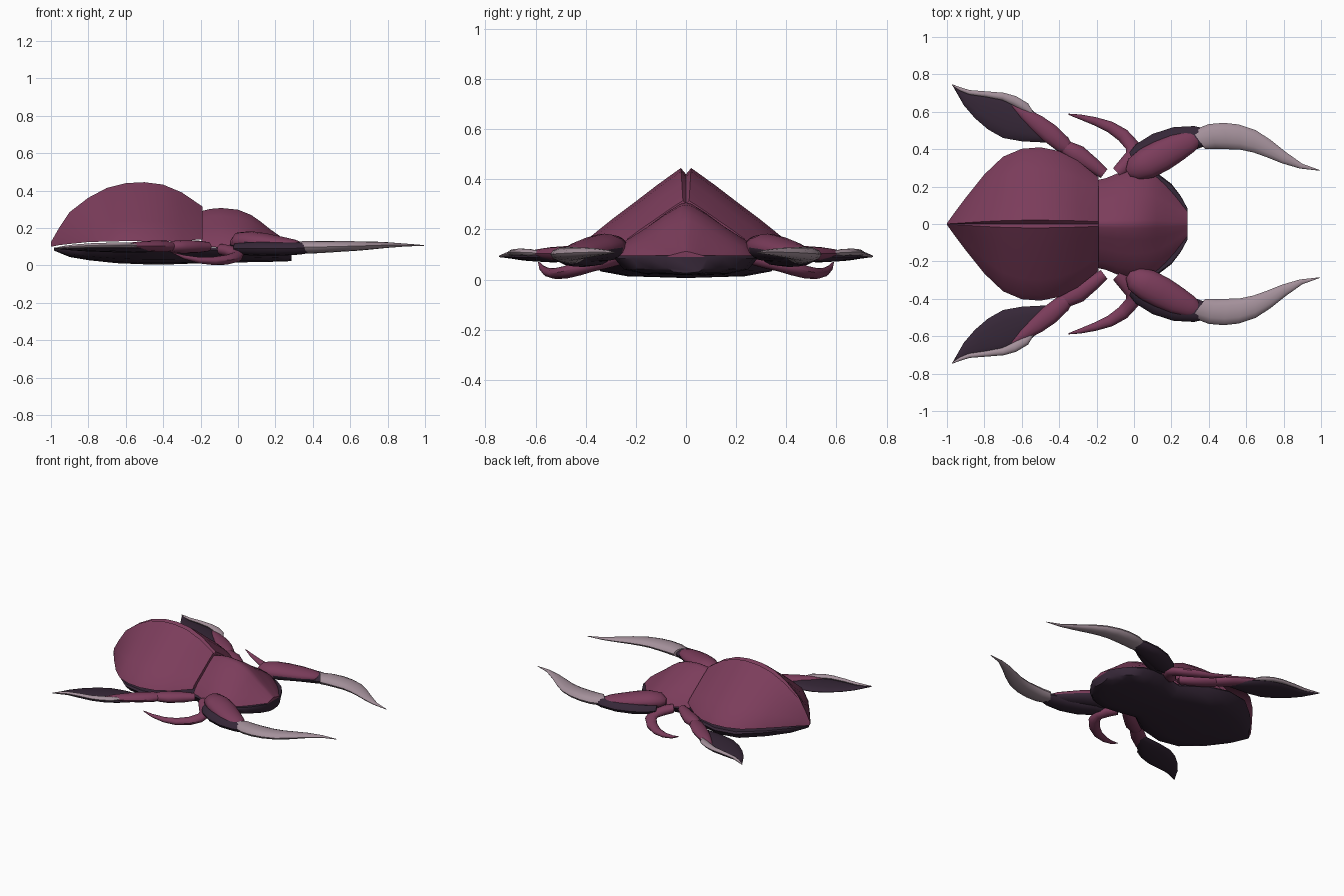
import bpy, bmesh, math
from mathutils import Vector


def material(name, rgb):
    m = bpy.data.materials.new(name)
    m.diffuse_color = (*rgb, 1)
    return m


PLUM = material("plum shell", (0.20, 0.046, 0.105))
DARK = material("dark underside", (0.036, 0.020, 0.038))
HORN = material("pale horn", (0.37, 0.28, 0.325))


def skin(name, rings, mats, closed=True, caps=(True, True), rule=None,
         mirror=False, angle=40):
    """Join rings of points into one smooth surface."""
    bm = bmesh.new()
    vr = [[bm.verts.new(p) for p in r] for r in rings]
    n = len(vr[0])
    for a, b in zip(vr, vr[1:]):
        for i in range(n if closed else n - 1):
            j = (i + 1) % n
            bm.faces.new((a[i], a[j], b[j], b[i]))
    for use, ring in zip(caps, (vr[0], vr[-1])):
        if use:
            bm.faces.new(ring)
    bmesh.ops.recalc_face_normals(bm, faces=bm.faces)
    bm.normal_update()
    for f in bm.faces:
        f.smooth = True
        if rule:
            f.material_index = rule(f)
    me = bpy.data.meshes.new(name)
    bm.to_mesh(me)
    bm.free()
    for m in mats:
        me.materials.append(m)
    me.set_sharp_from_angle(angle=math.radians(angle))
    ob = bpy.data.objects.new(name, me)
    bpy.context.collection.objects.link(ob)
    if mirror:
        mod = ob.modifiers.new("mirror", 'MIRROR')
        mod.use_axis = (False, True, False)
    return ob


def edge_rings(stations, n=12):
    """Oval rings spanning two edge points: (x1, y1, x2, y2, z, half height)."""
    rings = []
    for x1, y1, x2, y2, z, h in stations:
        a, b = Vector((x1, y1, z)), Vector((x2, y2, z))
        c, s = (a + b) / 2, (a - b) / 2
        rings.append([c + s * math.cos(t) + Vector((0, 0, h * math.sin(t)))
                      for t in (2 * math.pi * k / n for k in range(n))])
    return rings


def path_rings(path, n=12):
    """Oval rings along a path: (x, y, z, half width, half height)."""
    st = []
    for i, (x, y, z, w, h) in enumerate(path):
        p, q = path[max(i - 1, 0)], path[min(i + 1, len(path) - 1)]
        d = Vector((q[0] - p[0], q[1] - p[1])).normalized() * w
        st.append((x - d.y, y + d.x, x + d.y, y - d.x, z, h))
    return edge_rings(st, n)


def roof_rings(stations, half):
    """Open arches: stations (x, half width, ridge z, rim z)."""
    full = [(-f, h) for f, h in reversed(half) if f] + list(half)
    return [[(x, w * f, zr + (zt - zr) * h) for f, h in full]
            for x, w, zt, zr in stations]


# Domed wing case with a groove along the ridge
wing_case = [(-1.0, .004, .125, .10), (-.96, .06, .195, .108), (-.9, .14, .285, .115),
             (-.8, .265, .362, .125), (-.7, .36, .415, .128), (-.6, .402, .44, .13),
             (-.5, .41, .445, .13), (-.4, .39, .432, .13), (-.3, .338, .39, .132),
             (-.19, .25, .315, .14)]
skin("wing_case", roof_rings(wing_case, [(0, .92), (.05, 1), (.28, .785), (.5, .565),
     (.73, .34), (.93, .13), (1, 0)]), [PLUM], closed=False, caps=(False, True), angle=50)

# Thorax and head plate sloping down at the front
head_plate = [(-.195, .235, .29, .10), (-.15, .245, .302, .10), (-.09, .27, .307, .095),
              (0, .288, .298, .09), (.07, .282, .27, .085), (.12, .26, .235, .085),
              (.17, .215, .195, .085), (.22, .16, .16, .085), (.26, .11, .13, .085),
              (.285, .075, .112, .09)]
skin("thorax_and_head", roof_rings(head_plate, [(0, 1), (.08, .975), (.3, .80), (.55, .56),
     (.85, .30), (1, 0)]), [PLUM], closed=False, angle=50)

# Flat dark belly running the whole length
belly = [(-.985, .01, .08), (-.9, .125, .045), (-.8, .24, .028), (-.65, .365, .012),
         (-.5, .392, .006), (-.35, .35, .006), (-.19, .235, .012), (-.05, .27, .016),
         (.05, .285, .017), (.13, .268, .018), (.2, .215, .02), (.25, .15, .02),
         (.285, .085, .025)]
section = [(0, 0), (.6, .08), (.87, .3), (1, .85), (.97, 1)]
section += [(-f, h) for f, h in reversed(section) if f]
skin("belly", [[(x, w * f, z + (.095 - z) * h) for f, h in section]
               for x, w, z in belly], [DARK])

# Front arms: plum armour over a dark inner limb
arm = [(-.03, .27, .12, .025, .02), (0, .29, .128, .065, .048), (.07, .325, .128, .084, .055),
       (.15, .367, .122, .084, .05), (.23, .41, .112, .075, .043), (.3, .442, .106, .058, .033),
       (.345, .466, .1, .036, .02), (.365, .477, .098, .008, .006)]
skin("arm_armour", path_rings(arm, 16), [PLUM, DARK], mirror=True,
     rule=lambda f: 1 if f.normal.z < -.3 else 0)
limb = [(-.01, .345, .09, .04, .03), (.04, .365, .09, .068, .035), (.13, .41, .09, .078, .04),
        (.23, .445, .09, .075, .038), (.33, .462, .092, .062, .034), (.395, .465, .095, .042, .027)]
skin("arm_inner_limb", path_rings(limb), [DARK], mirror=True)

# Long curved pale claws on the front arms
claw = [(.31, .50, .38, .40, .097, .033), (.40, .534, .44, .402, .098, .033),
        (.48, .541, .50, .40, .1, .031), (.56, .532, .57, .397, .102, .028),
        (.65, .502, .64, .382, .104, .025), (.73, .45, .71, .357, .107, .021),
        (.81, .386, .79, .325, .109, .015), (.9, .322, .885, .297, .109, .008),
        (.995, .288, .993, .285, .107, .002)]
skin("front_claw", edge_rings(claw), [HORN], mirror=True)

# Small hooked middle legs
middle = [(-.09, .275, .085, .032, .03), (-.04, .32, .075, .042, .032), (-.005, .37, .062, .04, .03),
          (-.01, .42, .045, .038, .028), (-.06, .475, .03, .036, .026), (-.13, .52, .024, .03, .022),
          (-.21, .55, .028, .022, .017), (-.29, .573, .045, .013, .011), (-.35, .587, .068, .003, .003)]
skin("middle_leg", path_rings(middle), [PLUM], mirror=True)

# Hind legs: hip, thigh and leaf-shaped paddle
hip = [(-.16, .27, .1, .03, .025), (-.22, .315, .1, .04, .034), (-.3, .37, .1, .052, .036),
       (-.36, .405, .1, .04, .03), (-.39, .42, .1, .015, .012)]
skin("hind_hip", path_rings(hip), [PLUM], mirror=True)
thigh = [(-.33, .385, .1, .02, .018), (-.38, .425, .102, .046, .03), (-.45, .485, .103, .052, .03),
         (-.52, .54, .103, .046, .026), (-.59, .592, .103, .03, .018), (-.65, .635, .102, .006, .005)]
skin("hind_thigh", path_rings(thigh), [PLUM], mirror=True)
paddle = [(-.41, .455, -.40, .43, .088, .01), (-.49, .56, -.5, .437, .09, .02),
          (-.55, .615, -.6, .442, .09, .022), (-.62, .66, -.7, .46, .09, .02),
          (-.70, .688, -.78, .505, .09, .017), (-.79, .698, -.85, .565, .09, .014),
          (-.88, .706, -.91, .635, .09, .009), (-.975, .746, -.97, .74, .092, .003)]
skin("hind_paddle", edge_rings(paddle), [DARK], mirror=True)

# Pale outer edge of each paddle
trim = [(-.54, .585, .106, .008, .008), (-.58, .625, .108, .024, .014), (-.64, .66, .11, .025, .014),
        (-.70, .682, .109, .02, .013), (-.79, .694, .107, .015, .012), (-.88, .704, .102, .012, .01),
        (-.93, .722, .098, .009, .007), (-.972, .744, .093, .003, .003)]
skin("paddle_trim", path_rings(trim, 10), [HORN], mirror=True)
